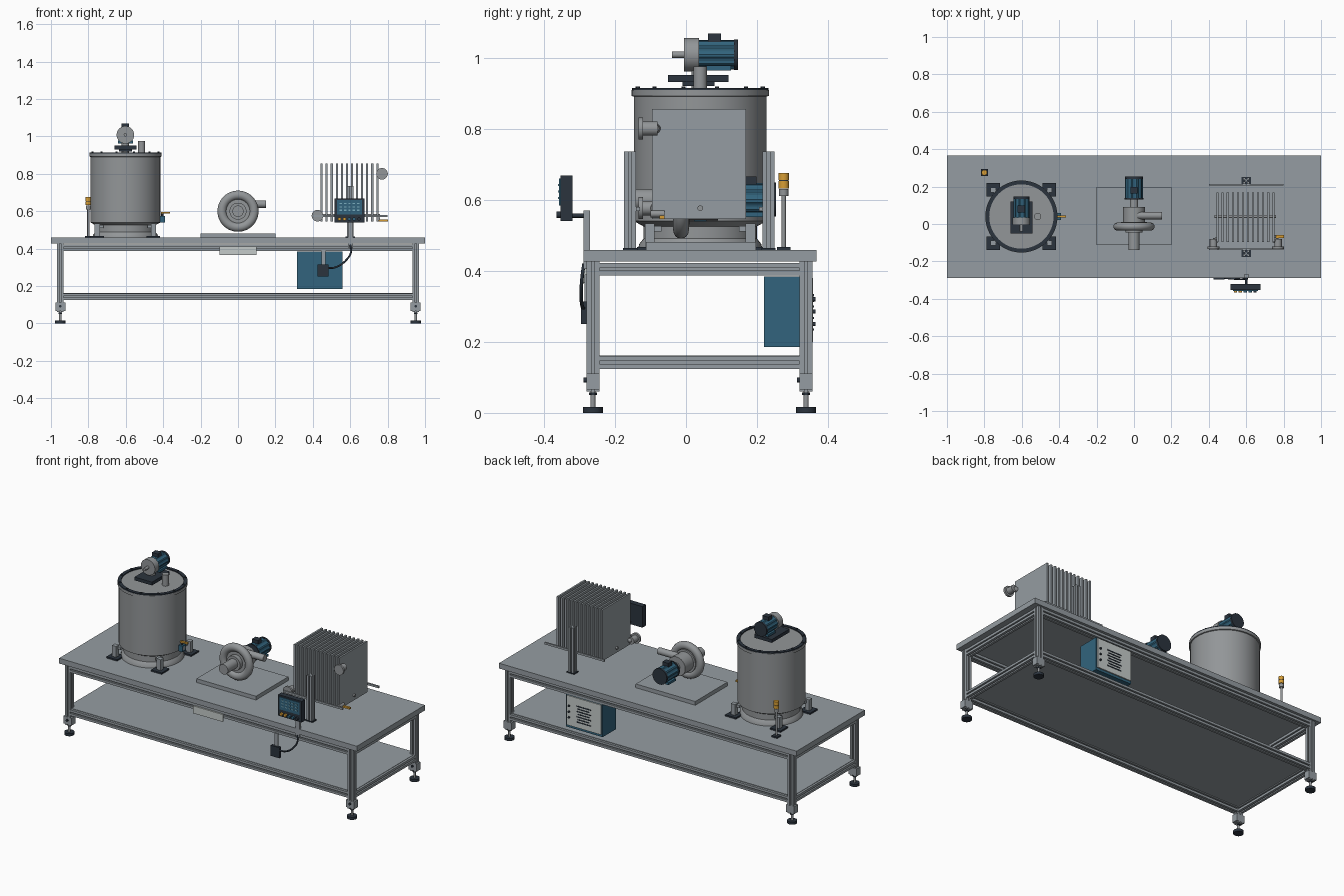
import bpy, bmesh, math
from mathutils import Vector

cube = bpy.data.objects.get("Cube")
if cube:
    bpy.data.objects.remove(cube, do_unlink=True)


def material(name, rgb):
    m = bpy.data.materials.new(name)
    m.use_nodes = True
    m.diffuse_color = (*rgb, 1)
    m.node_tree.nodes["Principled BSDF"].inputs["Base Color"].default_value = (*rgb, 1)
    return m


GREY = material("aluminium grey", (.30, .335, .36))
STEEL = material("stainless steel", (.29, .305, .315))
BLUE = material("machine blue", (.032, .127, .205))
DARK = material("dark slate", (.024, .034, .048))
ORANGE = material("signal orange", (.68, .34, .035))
LIGHT = material("pale grey", (.56, .60, .59))
CYAN = material("display cyan", (.20, .42, .52))


def finish(name, bm, mat, smooth=False):
    bmesh.ops.recalc_face_normals(bm, faces=bm.faces)
    me = bpy.data.meshes.new(name)
    bm.to_mesh(me)
    bm.free()
    me.materials.append(mat)
    ob = bpy.data.objects.new(name, me)
    bpy.context.scene.collection.objects.link(ob)
    if smooth:
        bpy.ops.object.select_all(action='DESELECT')
        ob.select_set(True)
        bpy.context.view_layer.objects.active = ob
        bpy.ops.object.shade_smooth_by_angle(angle=math.radians(35))
    return ob


def box(name, mat, x, y, z):
    bm = bmesh.new()
    bmesh.ops.create_cube(bm, size=1)
    for v in bm.verts:
        v.co = [(lo + hi) / 2 + c * (hi - lo) for c, (lo, hi) in zip(v.co, (x, y, z))]
    return finish(name, bm, mat)


def block(name, mat, c, s):
    return box(name, mat, *[(p - d / 2, p + d / 2) for p, d in zip(c, s)])


def sweep(name, mat, points, a, b):
    """Extrude a flat outline from a to b."""
    a, b = Vector(a), Vector(b)
    q = (b - a).to_track_quat('Z', 'Y')
    bm = bmesh.new()
    f = bm.faces.new([bm.verts.new(a + q @ Vector((u, v, 0))) for u, v in points])
    r = bmesh.ops.extrude_face_region(bm, geom=[f])
    for v in r["geom"]:
        if isinstance(v, bmesh.types.BMVert):
            v.co += b - a
    return finish(name, bm, mat)


def slot_bar(name, a, b, w=.036):
    """Square aluminium extrusion with a groove in each side."""
    h, g, d = w / 2, w * .11, w * .28
    side = [(h, -h), (h, -g), (h - d, -g), (h - d, g), (h, g)]
    pts = []
    for _ in range(4):
        pts += side
        side = [(-v, u) for u, v in side]
    return sweep(name, GREY, pts, a, b)


def rod(name, mat, a, b, r, r2=None, seg=32):
    a, b = Vector(a), Vector(b)
    bm = bmesh.new()
    bmesh.ops.create_cone(bm, cap_ends=True, segments=seg, radius1=r,
                          radius2=r if r2 is None else r2, depth=(b - a).length)
    q = (b - a).to_track_quat('Z', 'Y')
    for v in bm.verts:
        v.co = (a + b) / 2 + q @ v.co
    return finish(name, bm, mat, True)


def lathe(name, mat, profile, centre, axis='Z', closed=False, seg=48):
    """Spin (radius, height) points round an axis through centre."""
    bm = bmesh.new()
    c = Vector(centre)
    d = Vector((0, 0, 1)) if axis == 'Z' else Vector((0, 1, 0))
    vs = [bm.verts.new(c + Vector((r, 0, 0)) + d * h) for r, h in profile]
    es = [bm.edges.new(p) for p in zip(vs, vs[1:] + vs[:1] if closed else vs[1:])]
    bmesh.ops.spin(bm, geom=vs + es, cent=c, axis=d, angle=math.tau, steps=seg, use_duplicate=False)
    bmesh.ops.remove_doubles(bm, verts=bm.verts, dist=1e-5)
    return finish(name, bm, mat, True)


def motor(name, x, y0, y1, z, r):
    n = 40
    ring = [(rr * math.cos(math.tau * i / n), rr * math.sin(math.tau * i / n))
            for i in range(n) for rr in [r if i % 4 < 2 else r * .92]]
    sweep(name + "_finned_body", BLUE, ring, (x, y0, z), (x, y1 - .008, z))
    rod(name + "_fan_cover", DARK, (x, y1 - .012, z), (x, y1, z), r * 1.02)
    block(name + "_terminal_box", DARK, (x, y0 + .045, z + r + .006), (.04, .036, .024))
    for s in (-1, 1):
        block(name + "_foot", BLUE, (x + s * r * .7, (y0 + y1) / 2, z - r * .9), (.02, .07, .014))


# Bench: top, shelf, frame and feet
T = .458
box("bench_top", GREY, (-1, 1), (-.288, .367), (.426, T))
box("lower_shelf", GREY, (-.955, .955), (-.265, .34), (.152, .162))
FRONT, BACK = -.262, .338
for x in (-.95, .95):
    for y in (FRONT, BACK):
        slot_bar("leg", (x, y, .06), (x, y, .426))
        block("leg_bracket", GREY, (x, y, .088), (.054, .037, .045))
        rod("bracket_bolt", DARK, (x, y - .026, .092), (x, y, .092), .007, seg=12)
        rod("foot_rod", STEEL, (x, y, .012), (x, y, .062), .007, seg=16)
        rod("foot_nut", DARK, (x, y, .05), (x, y, .058), .011, seg=6)
        rod("foot_pad", DARK, (x, y, 0), (x, y, .016), .028)
    for z in (.404, .142):
        slot_bar("end_rail", (x, FRONT + .018, z), (x, BACK - .018, z))
for y in (FRONT, BACK):
    for z in (.404, .142):
        slot_bar("long_rail", (-.932, y, z), (.932, y, z))
box("front_plate", LIGHT, (-.1, .1), (-.289, -.28), (.365, .41))

# Tank with flared base, lid ring and bolts
TX, TY = -.602, .04
lathe("tank", STEEL, [(0, .46), (.175, .46), (.172, .475), (.16, .49), (.16, .525), (.187, .54),
                      (.187, .89), (.193, .892), (.193, .908), (0, .908)], (TX, TY, 0))
lathe("lid_ring", DARK, [(.172, .906), (.192, .906), (.192, .914), (.172, .914)], (TX, TY, 0), closed=True)
for i in range(12):
    a = math.tau * (i + .5) / 12
    x, y = TX + .182 * math.cos(a), TY + .182 * math.sin(a)
    rod("lid_bolt", DARK, (x, y, .912), (x, y, .919), .006, seg=6)
for sx in (-1, 1):
    for sy in (-1, 1):
        x, y = TX + sx * .15, TY + sy * .142
        block("tank_foot_pad", DARK, (x, y, T + .004), (.072, .072, .01))
        block("tank_foot_post", GREY, (x, y, T + .04), (.028, .028, .07))
        block("tank_foot_arm", GREY, (x - sx * .018, y - sy * .018, T + .06), (.03, .03, .016))
rod("vent_pipe", STEEL, (-.515, TY, .905), (-.515, TY, .975), .019)

# Stirrer drive on the lid
MZ = 1.008
block("drive_plate", DARK, (TX, .035, .941), (.118, .17, .02))
block("drive_lower_plate", DARK, (TX, .035, .926), (.07, .09, .012))
rod("drive_pedestal", STEEL, (TX, .035, .905), (TX, .035, .975), .02)
rod("drive_gearbox", STEEL, (TX, -.005, MZ), (TX, .036, MZ), .047)
rod("drive_shaft", STEEL, (TX, -.04, MZ), (TX, 0, MZ), .009)
motor("drive_motor", TX, .035, .147, MZ, .042)

# Tank outlet valve
rod("outlet_pipe", STEEL, (-.45, TY, .557), (-.39, TY, .557), .012)
block("outlet_valve", BLUE, (-.405, TY, .557), (.03, .036, .036))
rod("outlet_stem", DARK, (-.405, TY, .57), (-.405, TY, .592), .006, seg=12)
block("outlet_handle", ORANGE, (-.388, TY, .592), (.048, .013, .009))

# Signal beacon
BX, BY = -.80, .275
block("beacon_base", DARK, (BX, BY, T + .004), (.038, .038, .01))
rod("beacon_rod", STEEL, (BX, BY, T), (BX, BY, .615), .006, seg=16)
rod("beacon_collar", STEEL, (BX, BY, .61), (BX, BY, .63), .013)
for z in (.632, .655):
    rod("beacon_lamp", ORANGE, (BX, BY, z), (BX, BY, z + .02), .015)
rod("beacon_divider", DARK, (BX, BY, .65), (BX, BY, .657), .014)

# Pump on its base plate
PZ = .6
box("pump_plate", GREY, (-.2, .2), (-.113, .197), (T - .004, .481))
n = 16
lathe("pump_volute", STEEL, [(.086 + .024 * math.cos(math.tau * i / n), .022 * math.sin(math.tau * i / n))
                             for i in range(n)], (0, -.014, PZ), 'Y', True)
rod("pump_cover", STEEL, (0, -.02, PZ), (0, .01, PZ), .07)
rod("pump_hub", STEEL, (0, -.045, PZ), (0, 0, PZ), .045)
rod("suction_pipe", STEEL, (0, -.14, PZ), (0, -.03, PZ), .03)
rod("pump_housing", STEEL, (0, 0, PZ), (0, .09, PZ), .058)
rod("discharge_pipe", STEEL, (.02, .045, .638), (.15, .045, .638), .02)
rod("pump_coupling", STEEL, (0, .09, PZ), (0, .14, PZ), .022)
rod("pump_motor_flange", DARK, (0, .13, PZ), (0, .138, PZ), .05)
motor("pump_motor", 0, .136, .253, PZ, .047)

# Finned heat exchanger with supports and ports
FINS = 12
for i in range(FINS):
    x = .447 + i * .298 / (FINS - 1)
    block("exchanger_fin", GREY, (x, .037, .70), (.011, .265, .31))
rod("exchanger_header", STEEL, (.43, .04, .576), (.76, .04, .576), .008)
for y, s in ((-.157, 1), (.232, -1)):
    slot_bar("exchanger_post", (.6, y, T), (.6, y, .735), .034)
    block("exchanger_post_base", DARK, (.6, y, T + .003), (.05, .04, .006))
    block("exchanger_bar", GREY, (.6, y + s * .022, .574), (.4, .01, .012))
for x, z, inner in ((.77, .80, .745), (.425, .576, .447)):
    rod("port_flange", STEEL, (x, -.133, z), (x, -.121, z), .031)
    rod("port_pipe", STEEL, (x, -.125, z), (x, -.08, z), .02)
    rod("port_elbow", STEEL, (x, -.09, z), (inner, -.085, z), .014)
rod("drain_pipe", STEEL, (.75, -.10, .56), (.75, -.06, .56), .01)
block("drain_handle", ORANGE, (.772, -.067, .551), (.058, .014, .01))

# Operator panel, its post, cable and junction box
box("panel_post", GREY, (.588, .614), (-.289, -.27), (.405, .57))
rod("panel_arm", DARK, (.6, -.325, .555), (.6, -.28, .555), .006, seg=12)
box("panel_case", DARK, (.517, .675), (-.353, -.32), (.54, .668))
box("panel_screen", BLUE, (.53, .662), (-.357, -.352), (.583, .659))
for row in range(3):
    for col in range(5):
        block("screen_tile", CYAN, (.55 + col * .023, -.358, .605 + row * .018), (.013, .003, .006))
for i, m in enumerate((ORANGE, ORANGE, BLUE, BLUE, DARK)):
    x = .543 + i * .026
    rod("panel_button", m, (x, -.352, .558), (x, -.365, .558), .009, seg=16)
curve = bpy.data.curves.new("cable", 'CURVE')
curve.dimensions = '3D'
curve.bevel_depth = .005
path = [(.6, -.287, .42), (.605, -.292, .385), (.575, -.295, .335), (.52, -.292, .30), (.475, -.288, .295)]
sp = curve.splines.new('BEZIER')
sp.bezier_points.add(len(path) - 1)
for p, co in zip(sp.bezier_points, path):
    p.co = co
    p.handle_left_type = p.handle_right_type = 'AUTO'
curve.materials.append(DARK)
bpy.context.scene.collection.objects.link(bpy.data.objects.new("cable", curve))
box("junction_box", DARK, (.426, .485), (-.296, -.278), (.25, .314))
box("junction_hanger", GREY, (.446, .468), (-.286, -.278), (.31, .39))

# Electrical cabinet under the bench, door at the back
box("cabinet", BLUE, (.315, .56), (.22, .35), (.185, .384))
box("cabinet_door", LIGHT, (.322, .553), (.349, .357), (.2, .38))
for i in range(7):
    block("door_vent", DARK, (.437, .358, .235 + i * .016), (.08 if i % 2 else .095, .003, .006))
for z in (.25, .285, .32):
    rod("door_knob", DARK, (.535, .355, z), (.535, .364, z), .006, seg=12)
